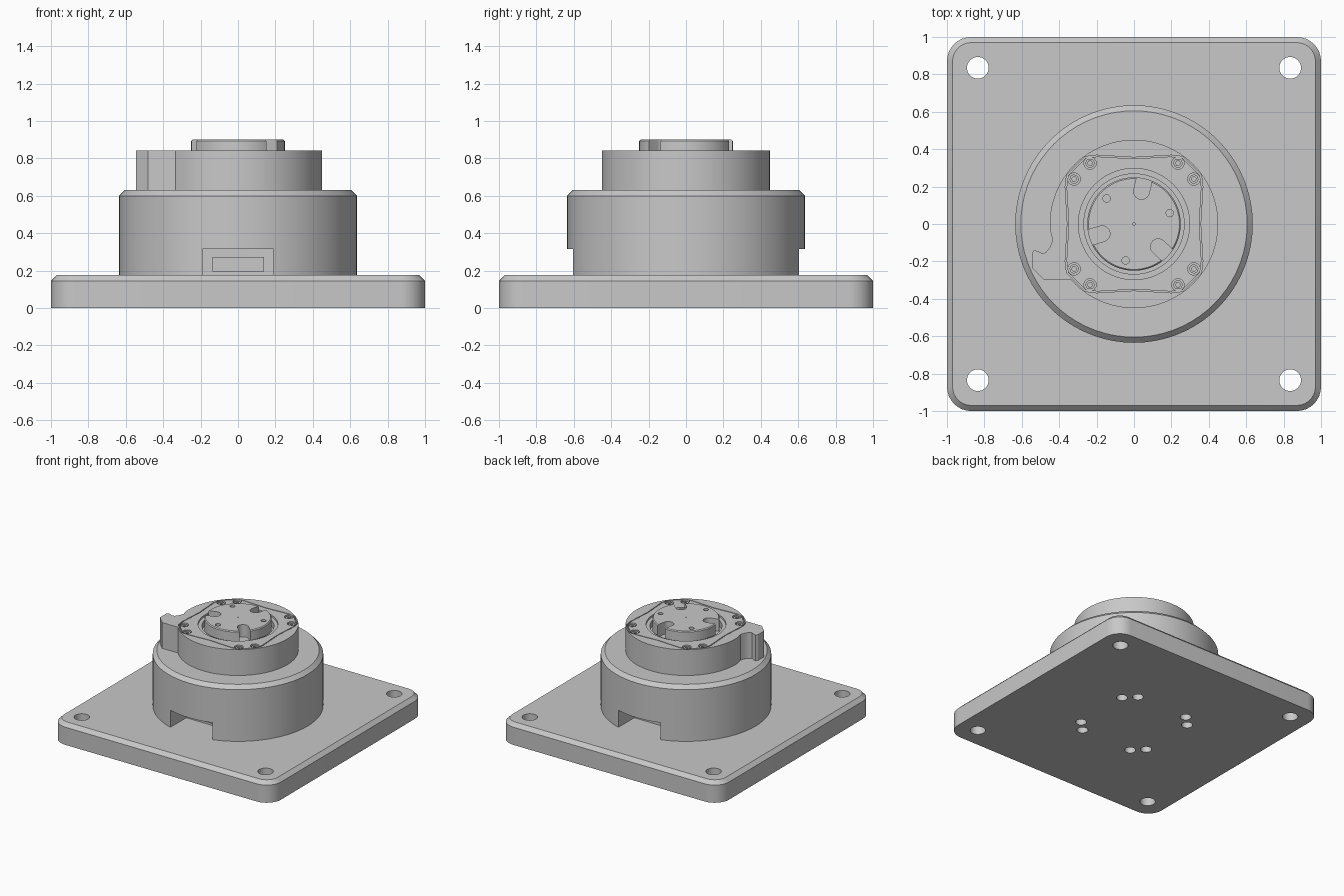
import bpy, bmesh
from math import sin, cos, pi, radians
from mathutils import Matrix, Vector

if "Cube" in bpy.data.objects:
    bpy.data.objects.remove(bpy.data.objects["Cube"])

GREY = bpy.data.materials.new("machined grey")
GREY.use_nodes = True
GREY.diffuse_color = (0.58, 0.58, 0.58, 1)
GREY.node_tree.nodes["Principled BSDF"].inputs["Base Color"].default_value = GREY.diffuse_color


def circle(r, x=0, y=0, n=72, start=0, end=2 * pi):
    """Points on a circle, or on an arc when an end angle is given."""
    return [(x + r * cos(start + (end - start) * i / n),
             y + r * sin(start + (end - start) * i / n)) for i in range(n)]


def rounded_square(half, r, n=8):
    pts = []
    for k in range(4):
        a = k * pi / 2
        sx, sy = [(1, 1), (-1, 1), (-1, -1), (1, -1)][k]
        pts += circle(r, sx * (half - r), sy * (half - r), n, a, a + pi / 2)
        pts.append((sx * (half - r) + r * cos(a + pi / 2),
                    sy * (half - r) + r * sin(a + pi / 2)))
    return pts


def rectangle(x0, x1, y0, y1):
    return [(x0, y0), (x1, y0), (x1, y1), (x0, y1)]


def turned(pts, angle, scale=1):
    m = Matrix.Rotation(angle, 2)
    return [tuple(m @ Vector(p) * scale) for p in pts]


def loft(bm, layers):
    """Closed solid through (z, outline) layers with equal point counts."""
    rings = [[bm.verts.new((x, y, z)) for x, y in pts] for z, pts in layers]
    n = len(rings[0])
    bm.faces.new(rings[0][::-1])
    bm.faces.new(rings[-1])
    for lo, hi in zip(rings, rings[1:]):
        for i in range(n):
            j = (i + 1) % n
            bm.faces.new((lo[i], lo[j], hi[j], hi[i]))


def part(name, solids, cutters=()):
    """Build an object from lofted solids, cut it, then shade it."""
    def build(label, stacks):
        bm = bmesh.new()
        for s in stacks:
            loft(bm, s)
        mesh = bpy.data.meshes.new(label)
        bm.to_mesh(mesh)
        bm.free()
        ob = bpy.data.objects.new(label, mesh)
        bpy.context.scene.collection.objects.link(ob)
        return ob

    ob = build(name, solids)
    tools = [build("cutter", [c]) for c in cutters]
    for t in tools:
        t.hide_render = True
        mod = ob.modifiers.new("cut", "BOOLEAN")
        mod.operation, mod.solver, mod.object = "DIFFERENCE", "EXACT", t
    if tools:
        bpy.context.view_layer.update()
        dg = bpy.context.evaluated_depsgraph_get()
        mesh = bpy.data.meshes.new_from_object(ob.evaluated_get(dg))
        ob.modifiers.clear()
        ob.data = mesh
        for t in tools:
            bpy.data.objects.remove(t)
    ob.data.materials.clear()
    ob.data.materials.append(GREY)
    for p in ob.data.polygons:
        p.use_smooth = True
        p.material_index = 0
    ob.data.set_sharp_from_angle(angle=radians(30))
    return ob


def drill(r, x, y, z0, z1, n=24):
    pts = circle(r, x, y, n)
    return [(z0, pts), (z1, pts)]


# Bolt positions: one pair towards each corner
BOLTS = [(sx * x, sy * y) for sx in (1, -1) for sy in (1, -1)
         for x, y in ((0.235, 0.325), (0.32, 0.24))]

# Square base plate with corner holes and blind holes underneath
corner_holes = [drill(0.058, sx * 0.835, sy * 0.835, -0.1, 0.3, 32)
                for sx in (1, -1) for sy in (1, -1)]
part("base_plate",
     [[(0, rounded_square(1, 0.13)), (0.145, rounded_square(1, 0.13)),
       (0.175, rounded_square(0.97, 0.10))]],
     cutters=corner_holes + [drill(0.042, x, y, -0.1, 0.12) for x, y in BOLTS])

# Round housing with a notch at front and back
notches = []
for y0, y1 in ((-0.8, -0.40), (0.40, 0.8)):
    box = rectangle(-0.19, 0.19, y0, y1)
    notches.append([(0.1, box), (0.315, box)])
part("housing",
     [[(0.17, circle(0.635)), (0.6, circle(0.635)), (0.63, circle(0.605))]],
     cutters=notches)

# Flange outline with slightly hollow sides
quarter = [(0.356, 0), (0.368, 0.2), (0.36, 0.262), (0.262, 0.36), (0.2, 0.368)]
flange = []
for k in range(4):
    flange += turned(quarter, k * pi / 2)

# Upper collar with its side arm, a stepped well and a pocket for the flange
collar = circle(0.45, n=80, start=radians(-138.2), end=radians(188))
collar += [(-0.435, -0.085), (-0.45, -0.125), (-0.47, -0.15), (-0.49, -0.158),
           (-0.515, -0.145), (-0.535, -0.14), (-0.545, -0.155),
           (-0.545, -0.235), (-0.48, -0.3)]
well = [(0.78, circle(0.268)), (0.828, circle(0.268)),
        (0.828, circle(0.297)), (0.9, circle(0.297))]
bores = [drill(0.033, x, y, 0.815, 0.9) for x, y in BOLTS]
part("collar", [[(0.625, collar), (0.842, collar)]],
     cutters=[[(0.822, flange), (0.9, flange)], well] + bores)

# Flange set flush in its pocket with a thin gap around it
insert = turned(flange, 0, 0.98)
part("flange", [[(0.818, insert), (0.842, insert)]], cutters=[well] + bores)

# Socket head bolts in the flange
part("bolts", [drill(0.024, x, y, 0.81, 0.836) for x, y in BOLTS],
     cutters=[drill(0.013, x, y, 0.82, 0.9, 6) for x, y in BOLTS])

# Output disc with three open slots, three pin holes and a centre mark
cuts = [drill(0.006, 0, 0, 0.89, 1, 12)]
half = 0.042
slot = circle(half, 0.178, 0, 12, pi / 2, 3 * pi / 2)
slot += [(0.178, -half), (0.4, -half), (0.4, half)]
for k in range(3):
    pts = turned(slot, radians(77 + 120 * k))
    cuts.append([(0.80, pts), (1, pts)])
    b = radians(17 + 120 * k)
    cuts.append(drill(0.02, 0.2 * cos(b), 0.2 * sin(b), 0.84, 1, 16))
part("output_disc",
     [[(0.77, circle(0.25)), (0.893, circle(0.25)), (0.9, circle(0.243))]],
     cutters=cuts)


# Connector panel on the back wall of the front notch
def block(x0, x1, z0, z1, y):
    pts = rectangle(x0, x1, y, -0.395)
    return [(z0, pts), (z1, pts)]


part("connector_panel", [block(-0.135, 0.14, 0.195, 0.272, -0.41)])
part("connector_ends", [block(-0.135, -0.115, 0.2, 0.265, -0.416),
                        block(0.122, 0.14, 0.2, 0.265, -0.416)])
part("switch_frame", [block(-0.105, -0.052, 0.195, 0.27, -0.416)])
part("switch", [block(-0.097, -0.06, 0.203, 0.262, -0.422)])


def round_face(name, spots, r, y):
    """Short cylinders facing the front."""
    ob = part(name, [drill(r, x, z, 0.395, y, 16) for x, z in spots])
    ob.data.transform(Matrix.Rotation(pi / 2, 4, "X"))


sockets = [(-0.012, 0.232), (0.07, 0.232)]
round_face("socket_rims", sockets, 0.032, 0.416)
round_face("sockets", sockets, 0.026, 0.421)
round_face("socket_centres", sockets, 0.009, 0.426)
round_face("panel_screws",
           [(sx * x, z) for sx in (1, -1) for x, z in ((0.178, 0.25), (0.168, 0.195))],
           0.008, 0.405)
